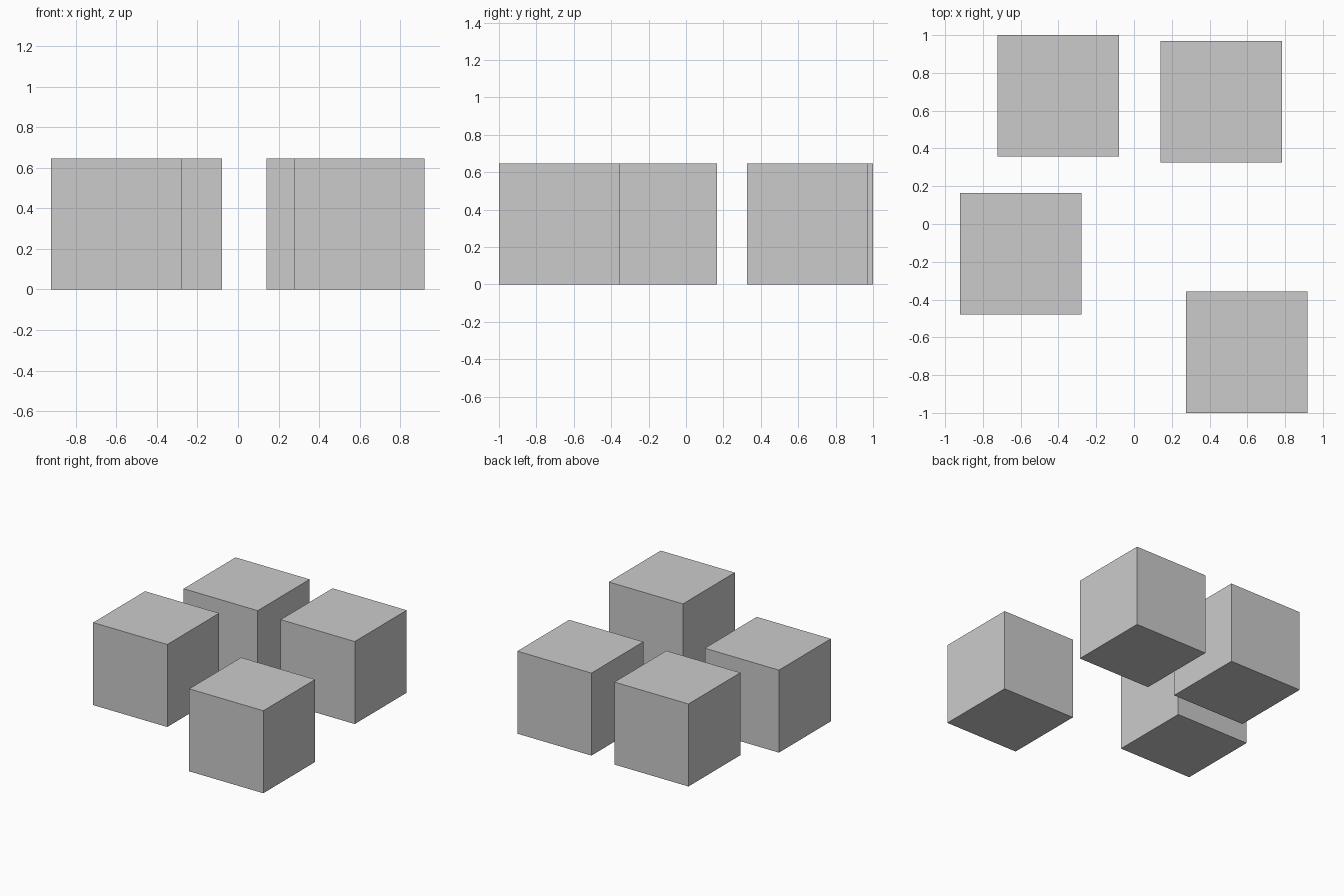
import bpy

if "Cube" in bpy.data.objects:
    bpy.data.objects.remove(bpy.data.objects["Cube"])

WIDTH, HEIGHT = 0.643, 0.647

# Four identical loose cubes resting on the ground
CENTRES = {
    "cube_back_left": (-0.40, 0.678),
    "cube_back_right": (0.463, 0.648),
    "cube_front_left": (-0.60, -0.157),
    "cube_front_right": (0.598, -0.678),
}


def add_cube(name, x, y):
    bpy.ops.mesh.primitive_cube_add(size=1, location=(x, y, HEIGHT / 2))
    cube = bpy.context.object
    cube.name = name
    cube.scale = (WIDTH, WIDTH, HEIGHT)
    bpy.ops.object.transform_apply(location=False, rotation=False, scale=True)


for name, (x, y) in CENTRES.items():
    add_cube(name, x, y)
